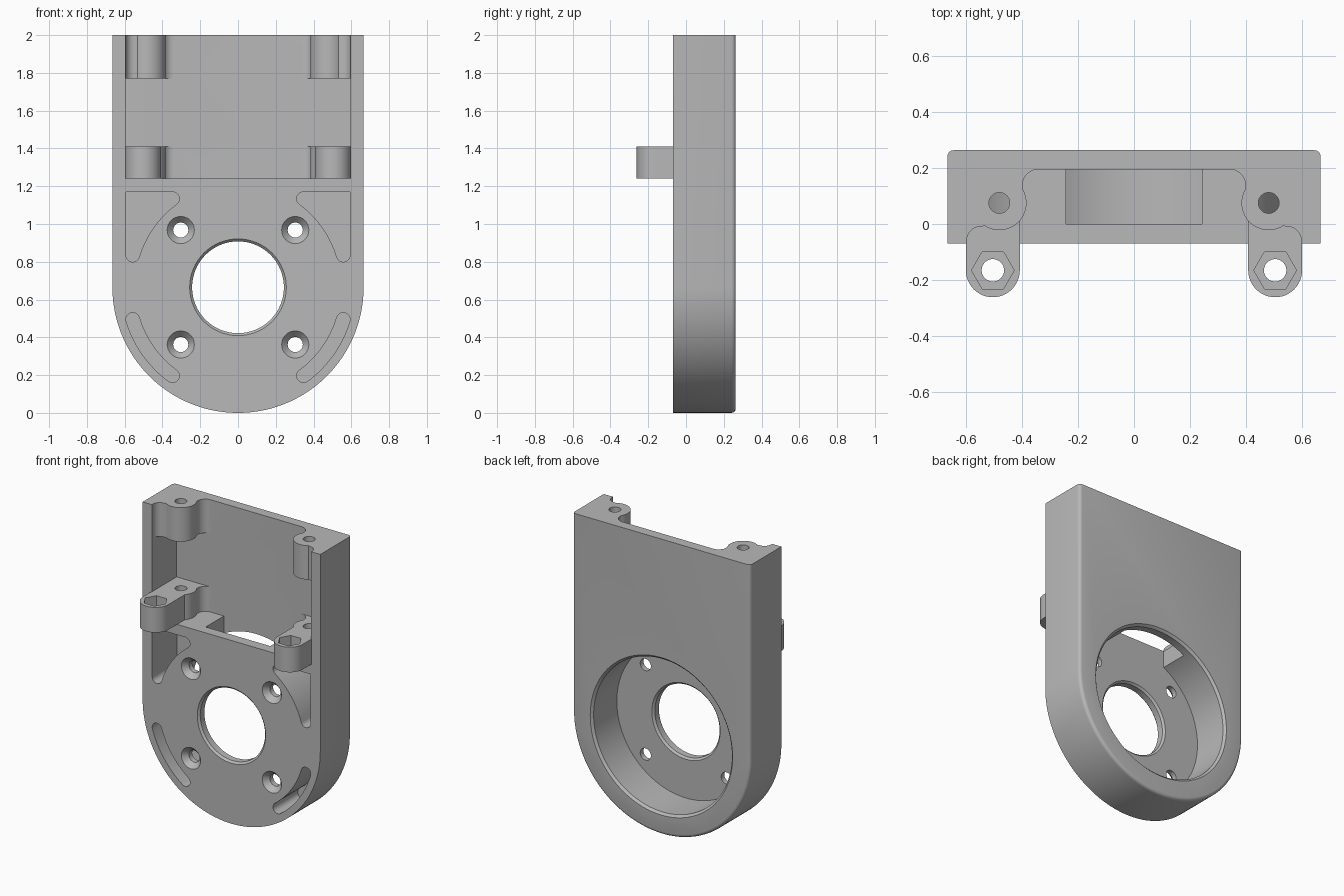
import bpy, bmesh, math

cube = bpy.data.objects.get("Cube")
if cube:
    bpy.data.objects.remove(cube, do_unlink=True)

grey = bpy.data.materials.new("plain_grey")
grey.use_nodes = True
grey.diffuse_color = (0.48, 0.48, 0.48, 1)
grey.node_tree.nodes["Principled BSDF"].inputs["Base Color"].default_value = (0.48, 0.48, 0.48, 1)

R = 0.665             # outer radius and height of the bore centre
FRONT, BACK, FLOOR = -0.07, 0.263, 0.195


def arc(cx, cy, r, a0, a1, n=16):
    """Points on an arc, angles in degrees."""
    angles = [math.radians(a0 + (a1 - a0) * i / n) for i in range(n + 1)]
    return [(cx + r * math.cos(a), cy + r * math.sin(a)) for a in angles]


def finish(name, bm):
    bmesh.ops.recalc_face_normals(bm, faces=bm.faces)
    mesh = bpy.data.meshes.new(name)
    bm.to_mesh(mesh)
    bm.free()
    mesh.materials.append(grey)
    ob = bpy.data.objects.new(name, mesh)
    bpy.context.collection.objects.link(ob)
    return ob


def loft(name, rings, bevel=None):
    """Closed solid through rings of equal point count."""
    bm = bmesh.new()
    loops = [[bm.verts.new(p) for p in ring] for ring in rings]
    bm.faces.new(loops[0])
    bm.faces.new(loops[-1])
    n = len(loops[0])
    for a, b in zip(loops, loops[1:]):
        for i in range(n):
            j = (i + 1) % n
            bm.faces.new((a[i], a[j], b[j], b[i]))
    if bevel:
        bmesh.ops.recalc_face_normals(bm, faces=bm.faces)
        edges = [e for e in bm.edges if bevel(e)]
        bmesh.ops.bevel(bm, geom=edges, offset=0.022, segments=4, profile=0.5, affect='EDGES')
    return finish(name, bm)


def prism_y(name, pts, y0, y1, bevel=None):
    return loft(name, [[(x, y, z) for x, z in pts] for y in (y0, y1)], bevel)


def prism_z(name, pts, z0, z1):
    return loft(name, [[(x, y, z) for x, y in pts] for z in (z0, z1)])


def turned_y(name, cx, cz, profile, n=64):
    """Round solid along y from (radius, y) pairs."""
    return loft(name, [[(x, y, z) for x, z in arc(cx, cz, r, 0, 360, n)[:-1]] for r, y in profile])


def rect(x0, x1, y0, y1):
    return [(x0, y0), (x1, y0), (x1, y1), (x0, y1)]


def flip(pts, sx, sy=1, mid=0):
    return [(x * sx, mid + (y - mid) * sy) for x, y in pts]


def combine(tool, operation='DIFFERENCE'):
    tool.hide_render = True
    mod = body.modifiers.new("combine", 'BOOLEAN')
    mod.operation, mod.solver, mod.object = operation, 'EXACT', tool
    bpy.context.view_layer.objects.active = body
    bpy.ops.object.modifier_apply(modifier=mod.name)
    bpy.data.objects.remove(tool, do_unlink=True)


# Housing body: arched plate with a rounded back rim
body = prism_y("motor_bracket", [(R, 2), (-R, 2)] + arc(0, R, R, 180, 360, 80), FRONT, BACK,
               lambda e: all(v.co.y > 0.2 for v in e.verts) and not all(v.co.z > 1.99 for v in e.verts))

# Upper cavity, shaped around the screw bosses, then widened between them
half = (arc(0.34, 0.137, 0.058, 90, 0, 8) + arc(0.48, 0.075, 0.097, 148, 302, 24)
        + arc(0.546, -0.059, 0.05, 90, 0, 8) + [(0.596, -0.3)])
combine(prism_z("cavity_cutter", half + flip(half, -1)[::-1], 1.24, 2.1))
combine(prism_z("wide_cavity_cutter", rect(-0.596, 0.596, -0.3, FLOOR), 1.41, 1.77))

# Back recess with a chamfered rim, and the slot joining it to the cavity
combine(turned_y("recess_cutter", 0, R, [(0.518, 0), (0.518, 0.248), (0.533, BACK), (0.533, 0.3)], 96))
combine(prism_z("slot_cutter", rect(-0.242, 0.242, 0, FLOOR), 0.95, 1.3))

# Central bore with chamfers on both sides
combine(turned_y("bore_cutter", 0, R, [(0.256, -0.1), (0.256, FRONT), (0.243, -0.057),
                                       (0.243, -0.013), (0.256, 0), (0.256, 0.03)]))

# Front relief pockets: closed corner shape above, curved slot below
LOW, HIGH = 17, 53.5
inner = arc(0, R, 0.547, LOW, HIGH)
(ux, uz), (lx, lz) = arc(0, R, 0.583, HIGH, LOW, 1)
corner = (inner + arc(ux, uz, 0.036, HIGH + 180, 90)[1:] + [(lx + 0.036, uz + 0.036)]
          + arc(lx, lz, 0.036, 0, LOW - 180)[:-1])
curved = (inner + arc(ux, uz, 0.036, HIGH + 180, HIGH)[1:] + arc(0, R, 0.619, HIGH, LOW)[1:]
          + arc(lx, lz, 0.036, LOW, LOW - 180)[1:-1])

for side in (-1, 1):
    combine(prism_y("corner_pocket_cutter", flip(corner, side), -0.2, FLOOR))
    combine(prism_y("curved_slot_cutter", flip(curved, side, -1, R), -0.2, FLOOR))

    # Countersunk mounting holes
    for up in (-1, 1):
        combine(turned_y("screw_hole_cutter", side * 0.303, R + up * 0.303,
                         [(0.072, -0.1), (0.072, FRONT), (0.04, -0.035), (0.04, 0.05)], 32))

    # Front tab with a hexagonal nut seat and a through hole
    tab = arc(0.503, -0.165, 0.096, 180, 360, 24) + [(0.599, 0.02), (0.407, 0.02)]
    combine(prism_z("tab", flip(tab, side), 1.24, 1.41), 'UNION')
    combine(prism_z("nut_seat_cutter", arc(side * 0.503, -0.165, 0.076, 0, 360, 6)[:-1], 1.33, 1.5))
    combine(prism_z("tab_hole_cutter", arc(side * 0.503, -0.165, 0.04, 0, 360, 32)[:-1], 1.1, 1.4))

    # Long screw hole through both bosses into the corner pocket
    combine(prism_z("boss_hole_cutter", arc(side * 0.48, 0.075, 0.037, 0, 360, 32)[:-1], 1.1, 2.1))

# Smooth curved walls, keep edges sharp
bpy.ops.object.select_all(action='DESELECT')
body.select_set(True)
bpy.context.view_layer.objects.active = body
bpy.ops.object.shade_smooth_by_angle(angle=math.radians(25))
